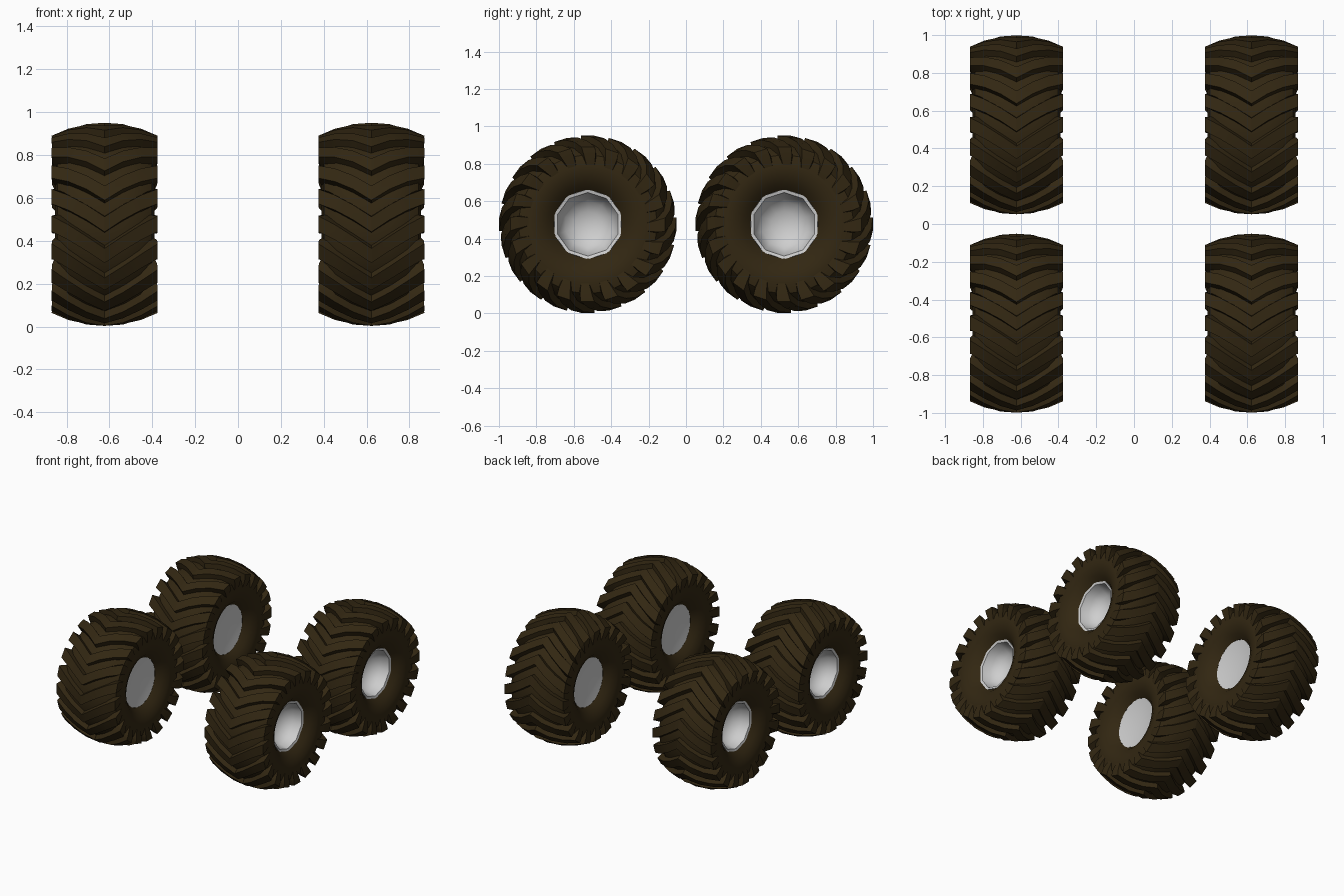
import bpy, bmesh, math

if "Cube" in bpy.data.objects:
    bpy.data.objects.remove(bpy.data.objects["Cube"])

def material(name, col):
    m = bpy.data.materials.new(name)
    m.diffuse_color = (*col, 1)
    m.use_nodes = True
    m.node_tree.nodes["Principled BSDF"].inputs["Base Color"].default_value = m.diffuse_color
    return m

RUBBER = material("dark_brown_rubber", (0.032, 0.020, 0.006))
METAL = material("light_grey_metal", (0.62, 0.62, 0.62))

LUGS = 20
PITCH = 2 * math.pi / LUGS

def pt(x, r, a):
    # angle runs from the front, over the top, to the back
    return (x, -r * math.cos(a), r * math.sin(a))

def lathe(bm, profile, n, closed=False):
    """Spin (x, radius) points round the axle; radius 0 makes a pole."""
    rings = []
    for x, r in profile:
        if r == 0:
            rings.append([bm.verts.new((x, 0, 0))] * n)
        else:
            rings.append([bm.verts.new(pt(x, r, 2 * math.pi * (i + 0.5) / n)) for i in range(n)])
    pairs = list(zip(rings, rings[1:]))
    if closed:
        pairs.append((rings[-1], rings[0]))
    for a, b in pairs:
        for i in range(n):
            j = (i + 1) % n
            vs = []
            for v in (a[i], a[j], b[j], b[i]):
                if v not in vs:
                    vs.append(v)
            bm.faces.new(vs)

# One tread bar: (x, outer radius, buried x, buried radius, sweep, half width)
BAR = [(0.000, 0.475, 0.000, 0.425, 0.00, 0.075),
       (0.085, 0.468, 0.080, 0.420, 0.12, 0.075),
       (0.170, 0.446, 0.155, 0.400, 0.23, 0.080),
       (0.247, 0.415, 0.200, 0.370, 0.32, 0.088),
       (0.245, 0.375, 0.205, 0.350, 0.34, 0.085),
       (0.226, 0.295, 0.205, 0.290, 0.37, 0.060)]

def tread_bar(bm, base, side):
    sections = []
    for x, r, xi, ri, sweep, hw in BAR:
        a = base + sweep
        sections.append([bm.verts.new(p) for p in (
            pt(side * x, r, a - hw), pt(side * x, r, a + hw),
            pt(side * xi, ri, a + hw * 1.25), pt(side * xi, ri, a - hw * 1.25))])
    for s, t in zip(sections, sections[1:]):
        for i in range(4):
            j = (i + 1) % 4
            bm.faces.new((s[i], s[j], t[j], t[i]))
    bm.faces.new(sections[0])
    bm.faces.new(sections[-1])

def make(name, build, loc, side, mat, angle):
    bm = bmesh.new()
    build(bm, side)
    bmesh.ops.recalc_face_normals(bm, faces=bm.faces)
    me = bpy.data.meshes.new(name)
    bm.to_mesh(me)
    bm.free()
    me.materials.append(mat)
    ob = bpy.data.objects.new(name, me)
    bpy.context.collection.objects.link(ob)
    ob.location = loc
    bpy.ops.object.select_all(action='DESELECT')
    ob.select_set(True)
    bpy.context.view_layer.objects.active = ob
    bpy.ops.object.shade_smooth_by_angle(angle=math.radians(angle))

def tyre(bm, side):
    # rounded carcass, hollow round the rim
    half = [(0.165, 0.180), (0.200, 0.215), (0.225, 0.265), (0.232, 0.315),
            (0.220, 0.370), (0.165, 0.412), (0.085, 0.432)]
    lathe(bm, half + [(0, 0.44)] + [(-x, r) for x, r in reversed(half)], 40, closed=True)
    # chevron tread on both halves
    for i in range(LUGS):
        for s in (1, -1):
            tread_bar(bm, i * PITCH, s)

def rim(bm, side):
    # outer lip and deep bowl, then the shallow disc on the inner side
    prof = [(0.02, 0), (0.03, 0.07), (0.06, 0.125), (0.105, 0.155), (0.165, 0.170),
            (0.170, 0.187), (0.150, 0.190), (-0.150, 0.190), (-0.165, 0.187),
            (-0.155, 0.14), (-0.148, 0.07), (-0.145, 0)]
    lathe(bm, [(side * x, r) for x, r in prof], 10)

for fname, y in (("front", -0.525), ("rear", 0.525)):
    for sname, side in (("left", -1), ("right", 1)):
        loc = (side * 0.622, y, 0.477)
        make(f"{fname}_{sname}_tyre", tyre, loc, side, RUBBER, 30)
        make(f"{fname}_{sname}_rim", rim, loc, side, METAL, 40)
